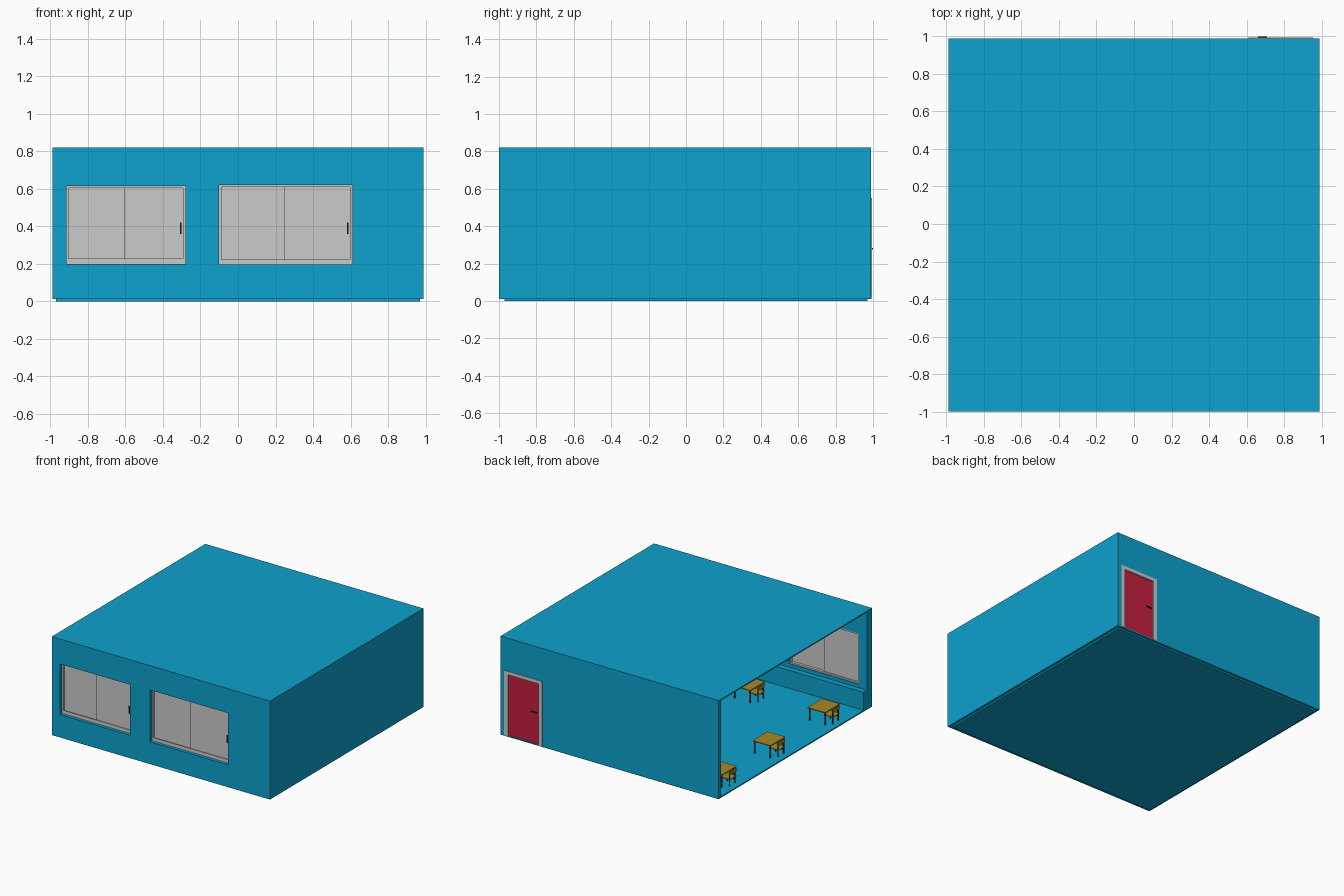
import bpy, bmesh
from mathutils import Matrix, Vector

if "Cube" in bpy.data.objects:
    bpy.data.objects.remove(bpy.data.objects["Cube"])


def material(name, rgb):
    m = bpy.data.materials.new(name)
    m.diffuse_color = (*rgb, 1)
    m.use_nodes = True
    m.node_tree.nodes["Principled BSDF"].inputs["Base Color"].default_value = m.diffuse_color
    return m


BLUE = material("blue_paint", (0.004, 0.36, 0.61))
RED = material("red_door", (0.56, 0.013, 0.05))
WOOD = material("wood", (0.40, 0.25, 0.02))
DARK = material("dark_metal", (0.03, 0.02, 0.01))


def boxes(name, spans, mat=None, at=(0, 0, 0)):
    """One object made of boxes, each given as (x0, x1, y0, y1, z0, z1)."""
    bm = bmesh.new()
    for x0, x1, y0, y1, z0, z1 in spans:
        mid = Vector((x0 + x1, y0 + y1, z0 + z1)) / 2
        size = Matrix.Diagonal((x1 - x0, y1 - y0, z1 - z0, 1))
        bmesh.ops.create_cube(bm, size=1, matrix=Matrix.Translation(mid) @ size)
    me = bpy.data.meshes.new(name)
    bm.to_mesh(me)
    bm.free()
    if mat:
        me.materials.append(mat)
    return place(name, me, at)


def place(name, me, at):
    ob = bpy.data.objects.new(name, me)
    ob.location = at
    bpy.context.collection.objects.link(ob)
    return ob


def cut(target, cutter):
    cutter.hide_render = True
    cutter.hide_viewport = True
    mod = target.modifiers.new("opening", 'BOOLEAN')
    mod.operation = 'DIFFERENCE'
    mod.solver = 'EXACT'
    mod.object = cutter


# Room shell, open on the left side
W, T = 0.99, 0.03
boxes("floor", [(-W, W, -1, W, 0.012, 0.022)], BLUE)
boxes("floor_base", [(-0.97, 0.97, -0.97, 0.97, 0, 0.012)], BLUE)
boxes("roof", [(-W, W, -1, W, 0.81, 0.82)], BLUE)
boxes("right_wall", [(W - T, W, -1, W, 0.022, 0.81)], BLUE)
back = boxes("back_wall", [(-W, W - T, W - T, W, 0.022, 0.81)], BLUE)

# Front wall: L-shaped section with an inner ledge below the windows
section = [(-1, 0.022), (-0.89, 0.022), (-0.89, 0.17), (-0.935, 0.17), (-0.935, 0.81), (-1, 0.81)]
bm = bmesh.new()
face = bm.faces.new([bm.verts.new((-W, y, z)) for y, z in section])
ext = bmesh.ops.extrude_face_region(bm, geom=[face])
bmesh.ops.translate(bm, vec=(2 * W - T, 0, 0),
                    verts=[g for g in ext["geom"] if isinstance(g, bmesh.types.BMVert)])
bmesh.ops.recalc_face_normals(bm, faces=bm.faces)
me = bpy.data.meshes.new("front_wall")
bm.to_mesh(me)
bm.free()
me.materials.append(BLUE)
front = place("front_wall", me, (0, 0, 0))

# Sliding windows
windows = [(-0.915, -0.28, 0.20, 0.615), (-0.10, 0.61, 0.195, 0.62)]
for i, (a, b, lo, hi) in enumerate(windows, 1):
    cut(front, boxes(f"window_cutter_{i}", [(a, b, -1.1, -0.8, lo, hi)]))
    f, y0, y1 = 0.012, -0.975, -0.94
    boxes(f"window_frame_{i}", [
        (a, a + f, y0, y1, lo, hi), (b - f, b, y0, y1, lo, hi),
        (a + f, b - f, y0, y1, lo, lo + f), (a + f, b - f, y0, y1, hi - f, hi)])
    mid = (a + b) / 2
    boxes(f"window_panes_{i}", [
        (a + f, mid + 0.01, -0.957, -0.951, lo + f, hi - f),
        (mid - 0.01, b - f, -0.967, -0.961, lo + f, hi - f)])
    boxes(f"window_track_{i}", [(a + f, b - f, -0.975, -0.969, lo + f, lo + 0.028)])
    boxes(f"window_pull_{i}", [(b - 0.03, b - 0.022, -0.975, -0.967, 0.36, 0.42)], DARK)

# Door with frame and lever handles
cut(back, boxes("door_cutter", [(0.61, 0.955, 0.9, 1.1, 0, 0.55)]))
boxes("door_frame", [
    (0.61, 0.645, 0.955, 0.994, 0.015, 0.55), (0.92, 0.955, 0.955, 0.994, 0.015, 0.55),
    (0.645, 0.92, 0.955, 0.994, 0.522, 0.55)])
boxes("door", [(0.645, 0.92, 0.964, 0.985, 0.02, 0.522)], RED)
boxes("door_handle", [
    (0.662, 0.670, 0.95, 0.999, 0.276, 0.284),
    (0.670, 0.71, 0.993, 0.999, 0.276, 0.284),
    (0.670, 0.71, 0.95, 0.956, 0.276, 0.284)], DARK)


def legs(x, y, top, t, base=0.022):
    return [(sx * x - t, sx * x + t, sy * y - t, sy * y + t, base, top)
            for sx in (-1, 1) for sy in (-1, 1)]


# First desk and chair, then linked copies over the room
parts = [
    boxes("desk_top", [(-0.08, 0.08, -0.095, 0.095, 0.122, 0.13)], WOOD),
    boxes("desk_legs", legs(0.07, 0.083, 0.122, 0.004), DARK),
    boxes("chair_seat", [(-0.115, -0.03, -0.042, 0.042, 0.076, 0.082),
                         (-0.115, -0.109, -0.042, 0.042, 0.115, 0.145)], WOOD),
]
frame = [(a - 0.072, b - 0.072, c, d, e, 0.14 if a < -0.01 else g)
         for a, b, c, d, e, g in legs(0.036, 0.036, 0.076, 0.0035)]
parts.append(boxes("chair_frame", frame, DARK))
spots = [(x, y) for x in (-0.83, -0.15, 0.53) for y in (-0.6, 0.11, 0.74)]
for x, y in spots[1:]:
    for p in parts:
        place(p.name, p.data, (x, y, 0))
for p in parts:
    p.location = (*spots[0], 0)
